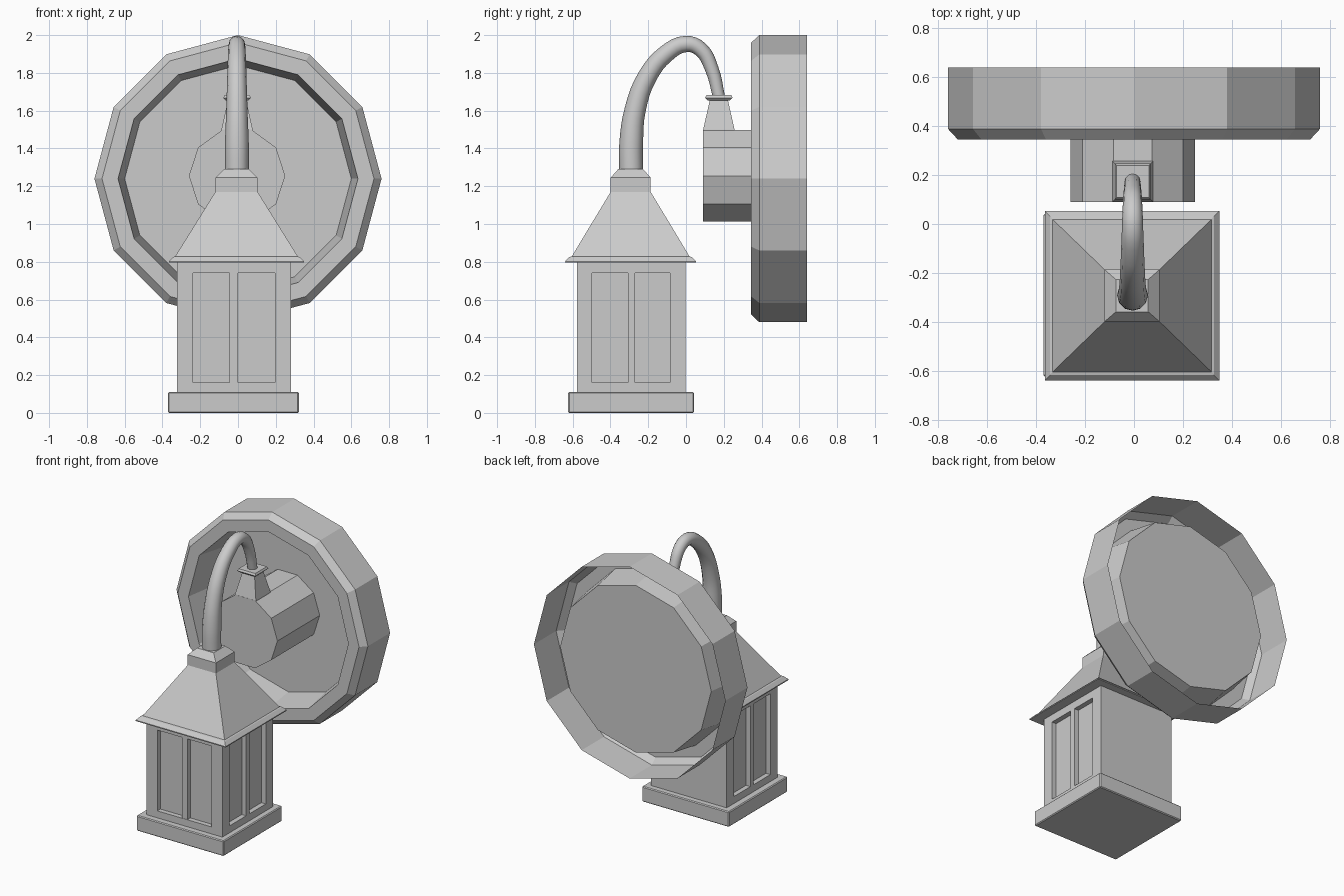
import bpy, bmesh, math
from mathutils import Vector

if "Cube" in bpy.data.objects:
    bpy.data.objects.remove(bpy.data.objects["Cube"])


def finish(name, bm):
    bmesh.ops.recalc_face_normals(bm, faces=bm.faces)
    mesh = bpy.data.meshes.new(name)
    bm.to_mesh(mesh)
    bm.free()
    ob = bpy.data.objects.new(name, mesh)
    bpy.context.collection.objects.link(ob)
    return ob


def skin(name, rings, cap_start=True, cap_end=True):
    """Join a list of equal-sized point rings into a surface."""
    bm = bmesh.new()
    loops = [[bm.verts.new(p) for p in ring] for ring in rings]
    n = len(loops[0])
    for a, b in zip(loops, loops[1:]):
        for i in range(n):
            j = (i + 1) % n
            bm.faces.new((a[i], a[j], b[j], b[i]))
    if cap_start:
        bm.faces.new(loops[0])
    if cap_end:
        bm.faces.new(loops[-1])
    return finish(name, bm)


def tower(name, cx, cy, levels):
    """Stack of rectangles: (z, half width, half depth)."""
    return skin(name, [[(cx + sx * hx, cy + sy * hy, z)
                        for sx, sy in ((-1, -1), (1, -1), (1, 1), (-1, 1))]
                       for z, hx, hy in levels])


def turned(name, cx, cz, sides, profile, **caps):
    """Low-poly turning about the y axis: (radius, y)."""
    ang = [2 * math.pi * i / sides for i in range(sides)]
    return skin(name, [[(cx + r * math.cos(a), y, cz + r * math.sin(a)) for a in ang]
                       for r, y in profile], **caps)


def box(name, x0, x1, y0, y1, z0, z1):
    hx, hy = (x1 - x0) / 2, (y1 - y0) / 2
    return tower(name, (x0 + x1) / 2, (y0 + y1) / 2, [(z0, hx, hy), (z1, hx, hy)])


# Wall plate: dished shell, open at the back
turned("wall_plate", 0, 1.24, 12,
       [(0.76, 0.64), (0.76, 0.388), (0.72, 0.345), (0.635, 0.345), (0.60, 0.57)],
       cap_start=False)

# Hub and the socket holding the arm
turned("mount_hub", -0.005, 1.255, 10, [(0.255, 0.09), (0.255, 0.57)])
tower("arm_socket", -0.005, 0.174,
      [(1.44, 0.09, 0.083), (1.50, 0.083, 0.083), (1.655, 0.048, 0.048)])
tower("socket_cap", -0.005, 0.174,
      [(1.655, 0.06, 0.06), (1.668, 0.073, 0.073), (1.682, 0.066, 0.066)])

# Tapering gooseneck arm
path = [(-0.29, 1.26, 0.063), (-0.29, 1.43, 0.063), (-0.268, 1.61, 0.056),
        (-0.205, 1.78, 0.051), (-0.107, 1.90, 0.047), (0.0, 1.953, 0.043),
        (0.077, 1.925, 0.040), (0.137, 1.82, 0.036), (0.175, 1.67, 0.032)]
curve = bpy.data.curves.new("arm", 'CURVE')
curve.dimensions = '3D'
curve.bevel_depth = 1.0
curve.bevel_resolution = 4
curve.resolution_u = 4
curve.use_fill_caps = True
spline = curve.splines.new('BEZIER')
spline.bezier_points.add(len(path) - 1)
for p, (y, z, r) in zip(spline.bezier_points, path):
    p.co = Vector((-0.006, y, z))
    p.radius = r
    p.handle_left_type = p.handle_right_type = 'AUTO'
arm = bpy.data.objects.new("arm", curve)
bpy.context.collection.objects.link(arm)
bpy.context.view_layer.objects.active = arm
arm.select_set(True)
bpy.ops.object.convert(target='MESH')
bpy.ops.object.shade_smooth_by_angle(angle=math.radians(50))

# Lantern roof with eave and neck
tower("lantern_roof", -0.008, -0.293,
      [(0.795, 0.357, 0.347), (0.802, 0.357, 0.347), (0.825, 0.335, 0.325),
       (0.828, 0.325, 0.312), (1.17, 0.112, 0.106), (1.245, 0.112, 0.106),
       (1.29, 0.066, 0.066)])

# Lantern base with softened edges
base = tower("lantern_base", -0.024, -0.291, [(0, 0.346, 0.333), (0.11, 0.346, 0.333)])
bev = base.modifiers.new("soft_edges", 'BEVEL')
bev.width = 0.006
bev.segments = 1

# Lantern body with window recesses on the front and both sides
X0, X1, Y0, Y1 = -0.322, 0.28, -0.577, -0.002
D, Z0, Z1 = 0.035, 0.16, 0.74
body = box("lantern_body", X0, X1, Y0, Y1, 0.10, 0.80)
cutters = [box("cutter", -0.237, 0.195, Y0 - 0.1, Y0 + D, Z0, Z1)]
for y0, y1 in ((-0.497, -0.307), (-0.27, -0.085)):
    cutters.append(box("cutter", X1 - D, X1 + 0.1, y0, y1, Z0, Z1))
    cutters.append(box("cutter", X0 - 0.1, X0 + D, y0, y1, Z0, Z1))
bpy.context.view_layer.objects.active = body
for c in cutters:
    c.hide_render = True
    m = body.modifiers.new("window", 'BOOLEAN')
    m.operation = 'DIFFERENCE'
    m.solver = 'EXACT'
    m.object = c
    bpy.ops.object.modifier_apply(modifier=m.name)
    bpy.data.objects.remove(c, do_unlink=True)

# Front window bar
box("window_bar", -0.044, 0.001, Y0 + 0.003, Y0 + D + 0.01, Z0, Z1)
